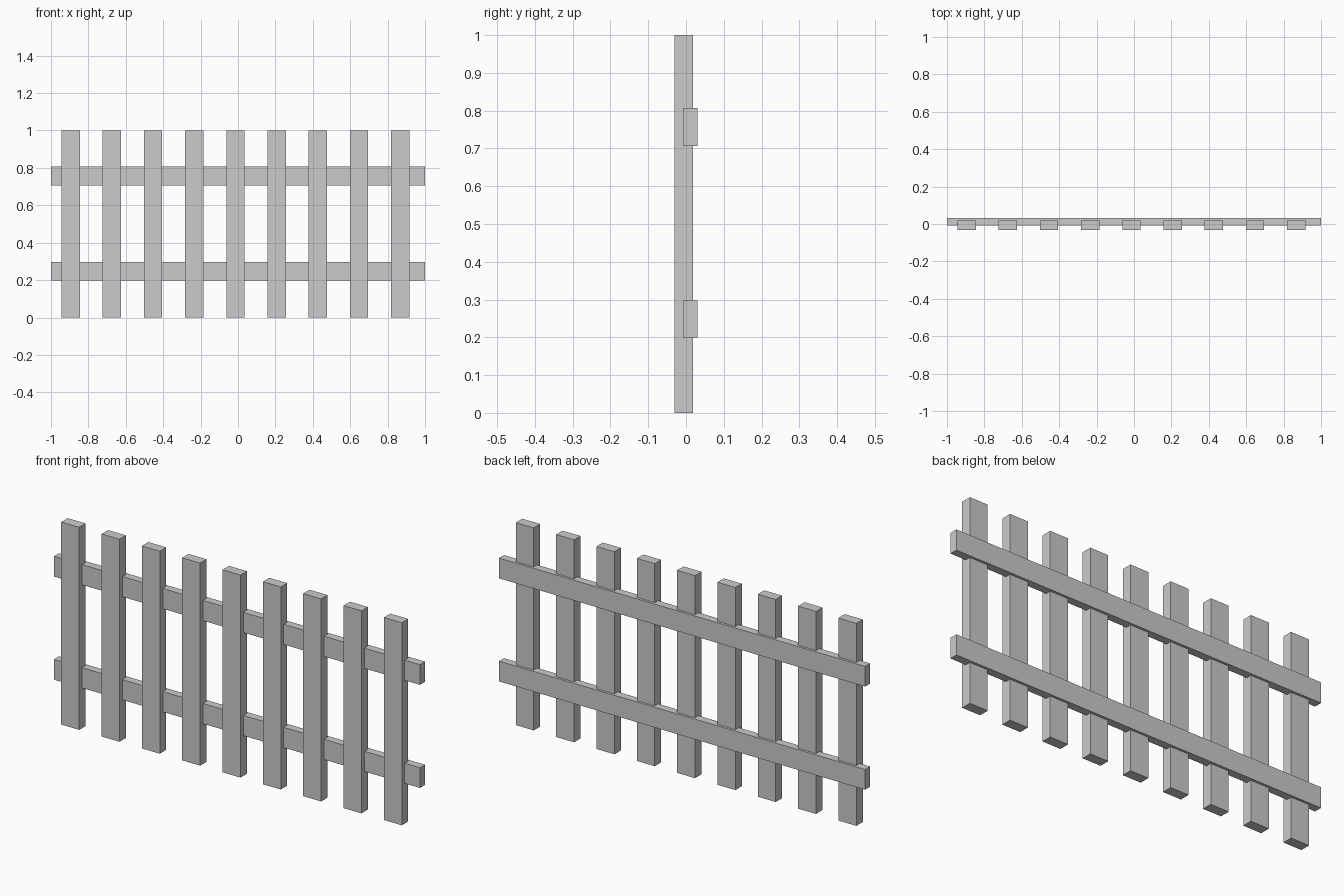
import bpy

if "Cube" in bpy.data.objects:
    bpy.data.objects.remove(bpy.data.objects["Cube"])


def box(name, x, y, z):
    """Box from (min, max) extents on each axis."""
    bpy.ops.mesh.primitive_cube_add(size=1, location=[(a + b) / 2 for a, b in (x, y, z)])
    ob = bpy.context.object
    ob.name = name
    ob.scale = [b - a for a, b in (x, y, z)]
    bpy.ops.object.transform_apply(location=False, rotation=False, scale=True)
    return ob


# Nine evenly spaced upright pickets
COUNT, FIRST, STEP, HALF = 9, -0.895, 0.2203, 0.049
for i in range(COUNT):
    cx = FIRST + i * STEP
    box(f"picket_{i + 1}", (cx - HALF, cx + HALF), (-0.031, 0.019), (0, 1))

# Two horizontal rails, let into the back of the pickets
for name, z in (("lower_rail", 0.198), ("upper_rail", 0.707)):
    box(name, (-1, 1), (-0.008, 0.031), (z, z + 0.1))
